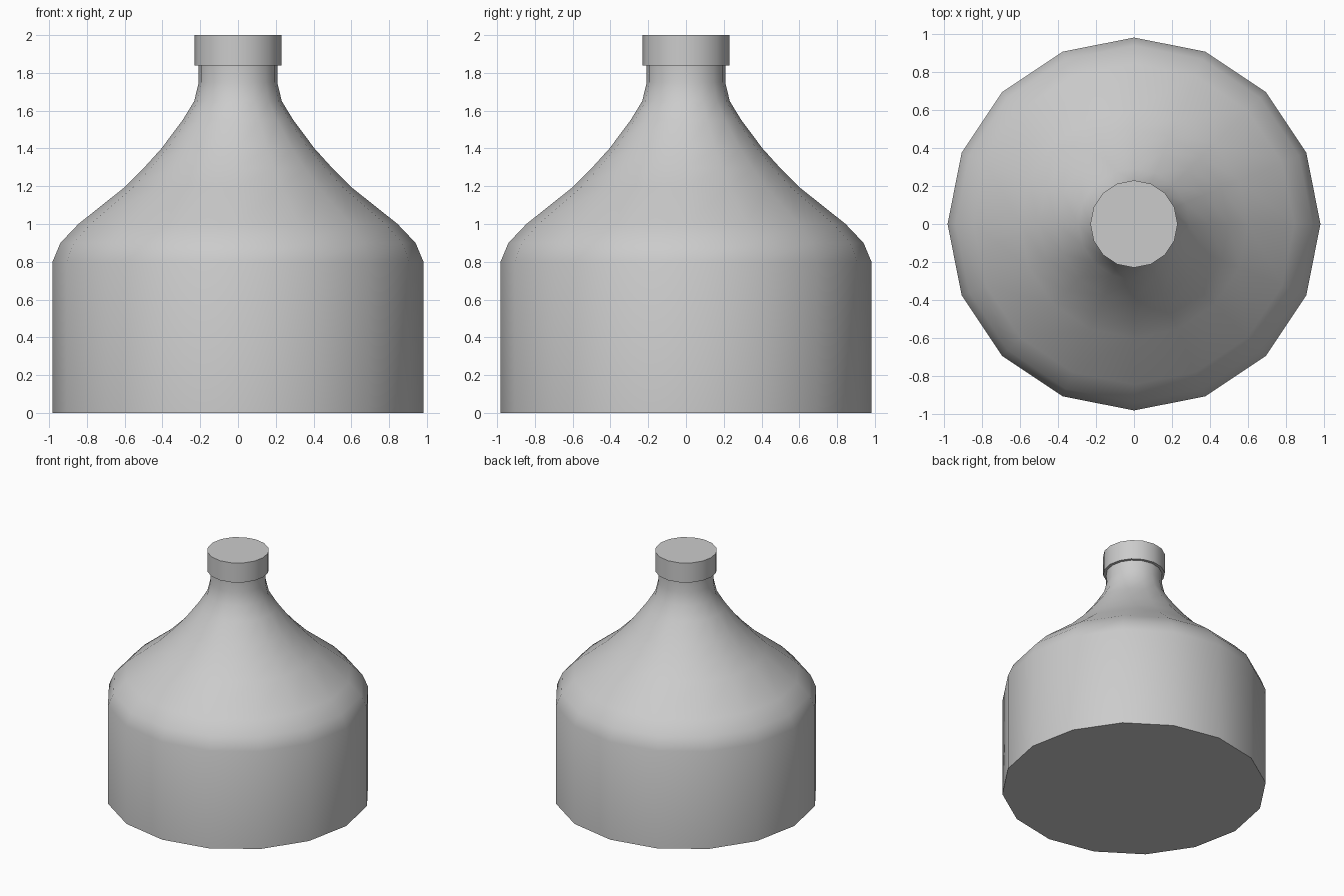
import bpy, bmesh, math

if "Cube" in bpy.data.objects:
    bpy.data.objects.remove(bpy.data.objects["Cube"])

SIDES = 16


def lathe(name, profile, close_bottom=False, close_top=False):
    """Spin an (r, z) profile around z, optionally filling its ends."""
    bm = bmesh.new()
    rings = []
    for r, z in profile:
        rings.append([bm.verts.new((r * math.cos(2 * math.pi * i / SIDES),
                                    r * math.sin(2 * math.pi * i / SIDES), z))
                      for i in range(SIDES)])
    for a, b in zip(rings, rings[1:]):
        for i in range(SIDES):
            j = (i + 1) % SIDES
            bm.faces.new((a[i], a[j], b[j], b[i]))
    if close_bottom:
        bm.faces.new(rings[0][::-1])
    if close_top:
        bm.faces.new(rings[-1])
    mesh = bpy.data.meshes.new(name)
    bm.to_mesh(mesh)
    bm.free()
    obj = bpy.data.objects.new(name, mesh)
    bpy.context.collection.objects.link(obj)
    bpy.ops.object.select_all(action='DESELECT')
    obj.select_set(True)
    bpy.context.view_layer.objects.active = obj
    bpy.ops.object.shade_smooth_by_angle(angle=math.radians(40))
    return obj


# Bottle: straight body, rounded shoulder, concave slope into the neck
lathe("bottle_body", [
    (0.982, 0.0), (0.982, 0.80), (0.94, 0.90), (0.845, 1.00),
    (0.60, 1.195), (0.50, 1.295), (0.405, 1.40), (0.293, 1.55),
    (0.232, 1.65), (0.208, 1.75), (0.208, 1.84)], close_bottom=True)

# Cap: short drum overhanging the neck
lathe("cap", [(0.208, 1.84), (0.23, 1.84), (0.23, 2.0)], close_top=True)
